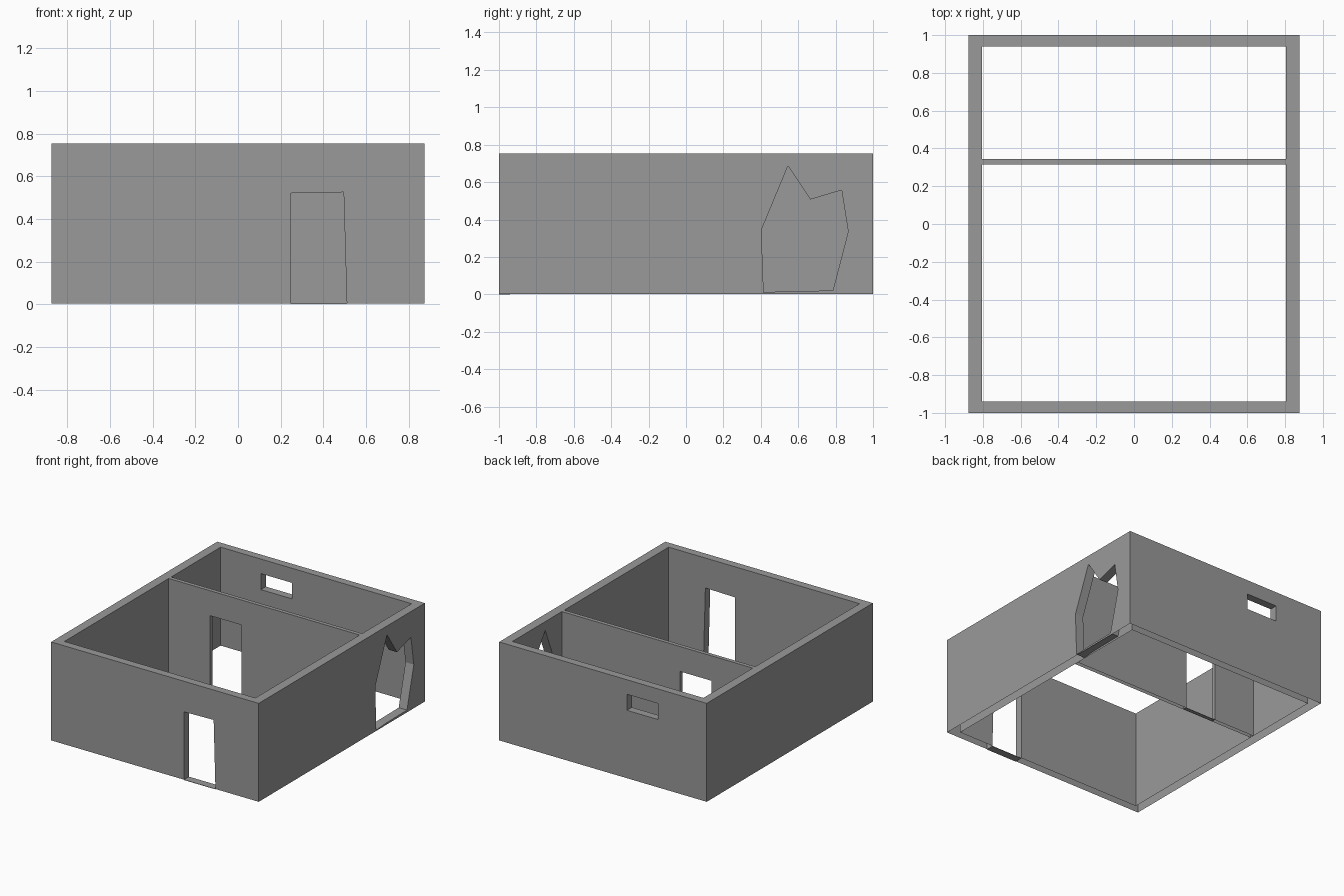
import bpy, bmesh
from mathutils import Vector

if "Cube" in bpy.data.objects:
    bpy.data.objects.remove(bpy.data.objects["Cube"])

BASE, TOP = 0.003, 0.753

# Dark grey plaster
grey = bpy.data.materials.new("dark_grey")
grey.diffuse_color = (0.32, 0.32, 0.32, 1)
grey.use_nodes = True
grey.node_tree.nodes["Principled BSDF"].inputs["Base Color"].default_value = grey.diffuse_color


def prism(name, outline, depth, axis):
    """Extrude a 2D outline along an axis; depth = (start, end)."""
    place = {
        "x": lambda a, b, d: (d, a, b),
        "y": lambda a, b, d: (a, d, b),
        "z": lambda a, b, d: (a, b, d),
    }[axis]
    bm = bmesh.new()
    face = bm.faces.new([bm.verts.new(place(a, b, depth[0])) for a, b in outline])
    ext = bmesh.ops.extrude_face_region(bm, geom=[face])
    verts = [g for g in ext["geom"] if isinstance(g, bmesh.types.BMVert)]
    shift = Vector(place(0, 0, depth[1] - depth[0]))
    bmesh.ops.translate(bm, vec=shift, verts=verts)
    bmesh.ops.recalc_face_normals(bm, faces=bm.faces)
    mesh = bpy.data.meshes.new(name)
    bm.to_mesh(mesh)
    bm.free()
    mesh.materials.append(grey)
    obj = bpy.data.objects.new(name, mesh)
    bpy.context.collection.objects.link(obj)
    return obj


def rect(a0, a1, b0, b1):
    return [(a0, b0), (a1, b0), (a1, b1), (a0, b1)]


def cut(target, cutter):
    """Subtract the cutter, then discard it."""
    mod = target.modifiers.new("opening", "BOOLEAN")
    mod.operation = "DIFFERENCE"
    mod.solver = "EXACT"
    mod.object = cutter
    cutter.hide_render = True
    bpy.context.view_layer.objects.active = target
    bpy.ops.object.modifier_apply(modifier=mod.name)
    bpy.data.objects.remove(cutter)


def open_bottom(obj):
    """Remove the underside so the walls are hollow from below."""
    bm = bmesh.new()
    bm.from_mesh(obj.data)
    under = [f for f in bm.faces
             if f.normal.z < -0.9 and f.calc_center_median().z < BASE + 0.001]
    bmesh.ops.delete(bm, geom=under, context="FACES")
    bm.to_mesh(obj.data)
    bm.free()


# Outer walls
walls = prism("outer_walls", rect(-0.875, 0.875, -1, 1), (BASE, TOP), "z")
cut(walls, prism("room_cutter", rect(-0.805, 0.805, -0.94, 0.94), (-0.2, 1), "z"))

# Slightly crooked front doorway
cut(walls, prism("front_door_cutter",
                 [(0.245, -0.1), (0.51, -0.1), (0.51, 0.0), (0.495, 0.525), (0.245, 0.52)],
                 (-1.1, -0.85), "y"))

# Small high window in the back wall
cut(walls, prism("window_cutter", rect(-0.465, -0.202, 0.52, 0.642), (0.85, 1.1), "y"))

# Jagged breach in the right wall
cut(walls, prism("breach_cutter",
                 [(0.415, 0.01), (0.53, 0.017), (0.785, 0.02), (0.867, 0.335),
                  (0.832, 0.557), (0.665, 0.507), (0.545, 0.686), (0.403, 0.343)],
                 (0.75, 1.0), "x"))
open_bottom(walls)

# Inner partition with its doorway, leaving a thin sill
partition = prism("partition_wall", rect(-0.805, 0.805, 0.315, 0.345), (BASE, TOP), "z")
cut(partition, prism("inner_door_cutter", rect(-0.455, -0.19, 0.006, 0.563), (0.2, 0.45), "y"))
open_bottom(partition)

# Thin front door sill
prism("front_door_sill", rect(0.245, 0.51, -1, -0.94), (0, BASE), "z")
